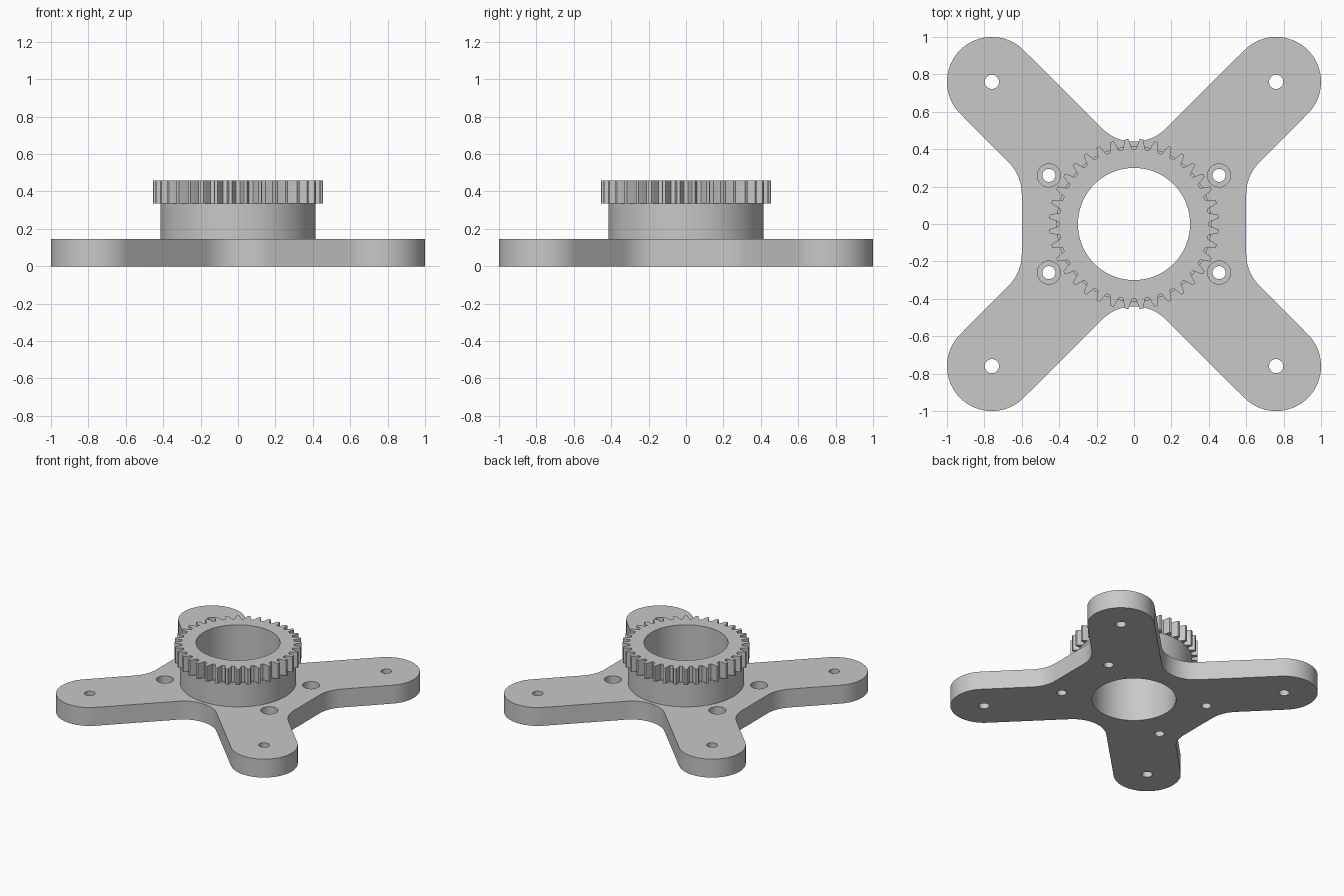
import bpy, bmesh
from math import sin, cos, pi, radians

if "Cube" in bpy.data.objects:
    bpy.data.objects.remove(bpy.data.objects["Cube"])

GREY = (0.58, 0.58, 0.58, 1)
grey = bpy.data.materials.new("grey_metal")
grey.use_nodes = True
grey.diffuse_color = GREY
grey.node_tree.nodes["Principled BSDF"].inputs["Base Color"].default_value = GREY

PLATE_TOP, HUB_TOP, GEAR_TOP = 0.145, 0.335, 0.458
BORE, ARM, FILLET = 0.3, 0.24, 0.24
TEETH = 36


def arc(cx, cy, r, start, end, steps):
    angles = [radians(start + (end - start) * i / steps) for i in range(steps + 1)]
    return [(cx + r * cos(a), cy + r * sin(a)) for a in angles]


def circle(r, x=0, y=0, steps=96):
    return arc(x, y, r, 0, 360, steps)[:-1]


def add_prism(bm, outline, z0, z1):
    """Extrude a closed counter-clockwise outline from z0 to z1."""
    low = [bm.verts.new((x, y, z0)) for x, y in outline]
    high = [bm.verts.new((x, y, z1)) for x, y in outline]
    bm.faces.new(low[::-1])
    bm.faces.new(high)
    n = len(low)
    for i in range(n):
        j = (i + 1) % n
        bm.faces.new((low[i], low[j], high[j], high[i]))


def make_object(name, prisms):
    bm = bmesh.new()
    for outline, z0, z1 in prisms:
        add_prism(bm, outline, z0, z1)
    mesh = bpy.data.meshes.new(name)
    bm.to_mesh(mesh)
    bm.free()
    mesh.materials.append(grey)
    obj = bpy.data.objects.new(name, mesh)
    bpy.context.collection.objects.link(obj)
    return obj


def cut_and_smooth(obj, cutters):
    bpy.ops.object.select_all(action="DESELECT")
    obj.select_set(True)
    bpy.context.view_layer.objects.active = obj
    for cutter in cutters:
        mod = obj.modifiers.new("cut", "BOOLEAN")
        mod.operation, mod.solver, mod.object = "DIFFERENCE", "EXACT", cutter
        bpy.ops.object.modifier_apply(modifier=mod.name)
    bpy.ops.object.shade_smooth_by_angle(angle=radians(25))


# Four-armed plate: one quadrant of the outline, mirrored
quadrant = (arc(0.84, 0.16, FILLET, 180, 135, 10)
            + arc(0.76, 0.76, ARM, -45, 135, 36)
            + arc(0, 0.68, FILLET, -45, -90, 10))
half = quadrant + [(-x, y) for x, y in reversed(quadrant[:-1])]
outline = half + [(-x, -y) for x, y in half]
# The valley points sit on the mirror line
base_plate = make_object("base_plate", [(outline, 0, PLATE_TOP)])

# Hub collar
hub = make_object("hub_collar", [(circle(0.415), PLATE_TOP, HUB_TOP)])

# Gear ring: each tooth as (fraction of pitch, radius)
tooth = [(-0.34, 0.402), (-0.27, 0.418), (-0.2, 0.436), (-0.11, 0.455),
         (0.11, 0.455), (0.2, 0.436), (0.27, 0.418), (0.34, 0.402)]
pitch = 2 * pi / TEETH
teeth = [(r * cos((k + 0.5 + f) * pitch), r * sin((k + 0.5 + f) * pitch))
         for k in range(TEETH) for f, r in tooth]
gear = make_object("gear_ring", [(teeth, HUB_TOP, GEAR_TOP)])

# Cutters: centre bore, screw holes, counterbores
corners = [(sx, sy) for sx in (-1, 1) for sy in (-1, 1)]
bore = make_object("bore_cutter", [(circle(BORE), -0.1, 0.6)])
holes = make_object("hole_cutter",
                    [(circle(0.038, sx * 0.76, sy * 0.76, 32), -0.1, 0.3) for sx, sy in corners]
                    + [(circle(0.035, sx * 0.455, sy * 0.26, 32), -0.1, 0.3) for sx, sy in corners])
counterbores = make_object("counterbore_cutter",
                           [(circle(0.062, sx * 0.455, sy * 0.26, 32), 0.075, 0.3)
                            for sx, sy in corners])

cut_and_smooth(base_plate, [bore, holes, counterbores])
cut_and_smooth(hub, [bore])
cut_and_smooth(gear, [bore])

for cutter in (bore, holes, counterbores):
    bpy.data.objects.remove(cutter)
